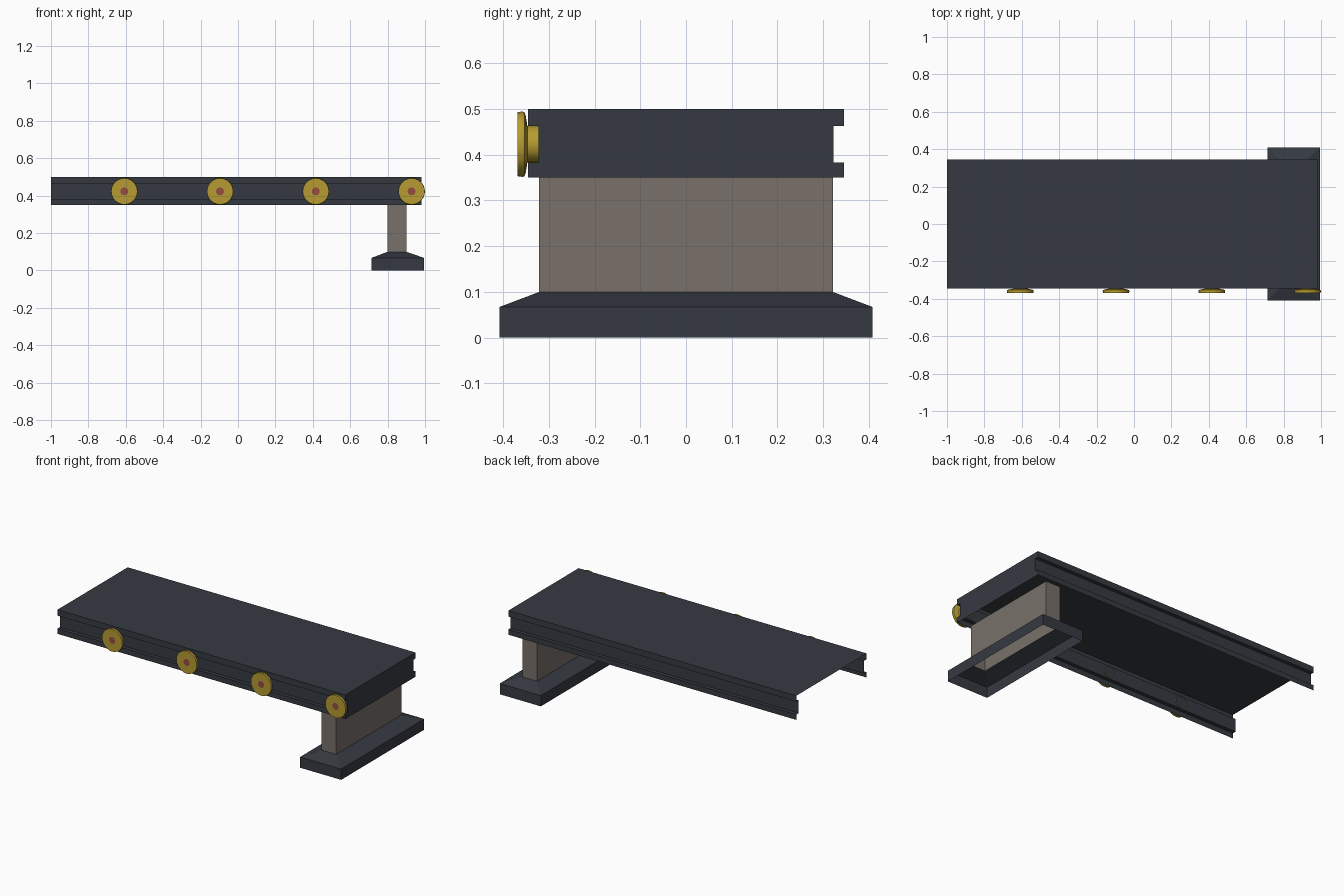
import bpy, bmesh, math

if "Cube" in bpy.data.objects:
    bpy.data.objects.remove(bpy.data.objects["Cube"])


def material(name, rgb):
    m = bpy.data.materials.new(name)
    m.diffuse_color = (*rgb, 1)
    m.use_nodes = True
    m.node_tree.nodes["Principled BSDF"].inputs["Base Color"].default_value = m.diffuse_color
    return m


slate = material("slate", (0.036, 0.042, 0.053))
stone = material("warm stone", (0.19, 0.163, 0.143))
gold = material("gold", (0.47, 0.33, 0.032))
red = material("rust red", (0.30, 0.075, 0.05))


def make(name, verts, faces, mats):
    me = bpy.data.meshes.new(name)
    me.from_pydata(verts, [], faces)
    ob = bpy.data.objects.new(name, me)
    bpy.context.collection.objects.link(ob)
    for m in mats:
        me.materials.append(m)
    bm = bmesh.new()
    bm.from_mesh(me)
    bmesh.ops.recalc_face_normals(bm, faces=bm.faces)
    bm.to_mesh(me)
    bm.free()
    return ob


def rect_loft(name, levels, mat):
    """Open-ended shell through rectangles (x0, x1, half_y, z)."""
    v, f = [], []
    for x0, x1, y, z in levels:
        v += [(x0, -y, z), (x1, -y, z), (x1, y, z), (x0, y, z)]
    for k in range(len(levels) - 1):
        for i in range(4):
            a, b = 4 * k + i, 4 * k + (i + 1) % 4
            f.append((a, b, b + 4, a + 4))
    return make(name, v, f, [mat])


# Slab: folded sheet open underneath and at the left, closed at the right
half = [(0.345, 0.35), (0.345, 0.383), (0.322, 0.383),
        (0.322, 0.463), (0.345, 0.463), (0.345, 0.5)]
prof = [(-y, z) for y, z in half] + half[::-1]
n = len(prof)
verts = [(x, y, z) for x in (-1.0, 0.98) for y, z in prof]
faces = [(i, i + 1, i + 1 + n, i + n) for i in range(n - 1)]
faces.append(tuple(range(n, 2 * n)))
make("grooved_slab", verts, faces, [slate])

# Support pillar and flared foot
rect_loft("support_pillar", [(0.80, 0.90, 0.321, 0.10), (0.80, 0.90, 0.321, 0.35)], stone)
rect_loft("foot", [(0.713, 0.995, 0.408, 0), (0.713, 0.995, 0.408, 0.067),
                   (0.80, 0.90, 0.321, 0.10)], slate)


# Round studs along the front groove: neck, flared rim, face and hub
def stud(name, cx, cz=0.423, sides=24):
    rings = [(0.040, -0.3195), (0.040, -0.347), (0.060, -0.350),
             (0.070, -0.353), (0.0715, -0.358), (0.070, -0.368), (0.021, -0.368)]
    v, f = [], []
    for r, y in rings:
        for i in range(sides):
            a = 2 * math.pi * i / sides
            v.append((cx + r * math.cos(a), y, cz + r * math.sin(a)))
    for k in range(len(rings) - 1):
        for i in range(sides):
            j = (i + 1) % sides
            f.append((k * sides + i, k * sides + j, (k + 1) * sides + j, (k + 1) * sides + i))
    f.append(tuple(range((len(rings) - 1) * sides, len(rings) * sides)))
    ob = make(name, v, f, [gold, red])
    ob.data.polygons[len(f) - 1].material_index = 1
    bpy.ops.object.select_all(action='DESELECT')
    ob.select_set(True)
    bpy.context.view_layer.objects.active = ob
    bpy.ops.object.shade_smooth_by_angle(angle=math.radians(35))


for k in range(4):
    stud(f"stud_{k + 1}", -0.608 + 0.512 * k)
